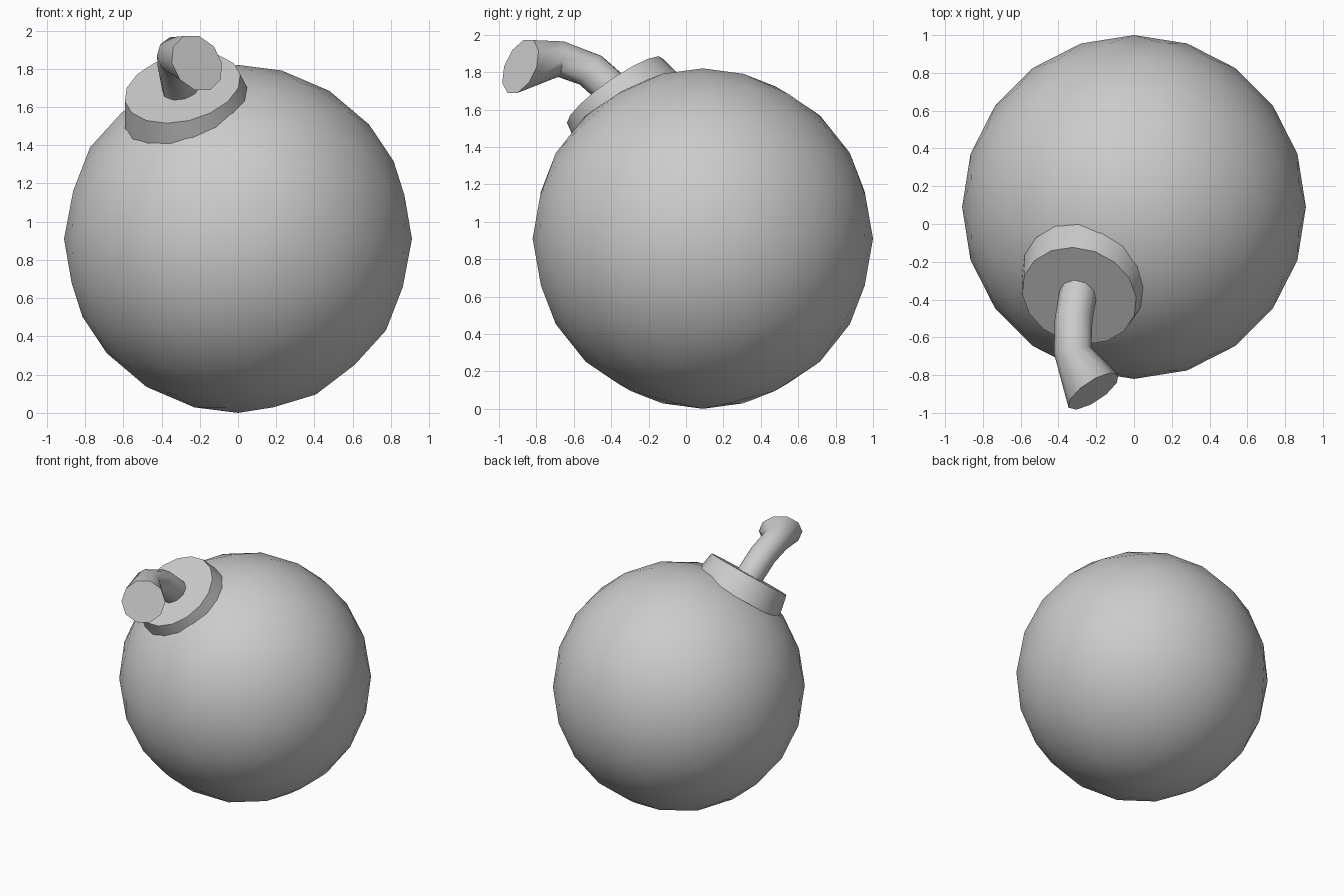
import bpy, bmesh
from math import cos, sin, pi, radians
from mathutils import Vector

if "Cube" in bpy.data.objects:
    bpy.data.objects.remove(bpy.data.objects["Cube"])


def finish(name, bm, angle):
    bmesh.ops.recalc_face_normals(bm, faces=bm.faces)
    mesh = bpy.data.meshes.new(name)
    bm.to_mesh(mesh)
    bm.free()
    ob = bpy.data.objects.new(name, mesh)
    bpy.context.collection.objects.link(ob)
    bpy.ops.object.select_all(action='DESELECT')
    ob.select_set(True)
    bpy.context.view_layer.objects.active = ob
    bpy.ops.object.shade_smooth_by_angle(angle=radians(angle))
    return ob


def loft(name, sections, sides):
    """Skin circular sections given as (centre, normal, radius), capped at both ends."""
    bm = bmesh.new()
    rings = []
    for centre, normal, r in sections:
        c, n = Vector(centre), Vector(normal).normalized()
        u = n.cross(Vector((0, 0, 1))).normalized()
        v = u.cross(n)
        rings.append([bm.verts.new(c + r * (u * cos(2 * pi * i / sides) + v * sin(2 * pi * i / sides)))
                      for i in range(sides)])
    for a, b in zip(rings, rings[1:]):
        for i in range(sides):
            j = (i + 1) % sides
            bm.faces.new((a[i], a[j], b[j], b[i]))
    bm.faces.new(rings[0][::-1])
    bm.faces.new(rings[-1])
    return finish(name, bm, 42)


# round body
bm = bmesh.new()
bmesh.ops.create_icosphere(bm, subdivisions=3, radius=0.91)
bmesh.ops.translate(bm, verts=bm.verts, vec=(0, 0.09, 0.91))
finish("round_body", bm, 60)

# tilted, slightly tapered collar
axis = Vector((-0.2, -0.56, 0.80)).normalized()
top = Vector((-0.29, -0.38, 1.70))
loft("neck_collar", [(top - axis * 0.18, axis, 0.345), (top, axis, 0.31)], 16)

# bent fuse flaring to its cut end
loft("fuse", [
    ((-0.29, -0.33, 1.65), (-0.10, -0.70, 0.70), 0.10),
    ((-0.32, -0.51, 1.81), (-0.05, -0.80, 0.60), 0.10),
    ((-0.325, -0.67, 1.87), (0.15, -0.98, 0.15), 0.10),
    ((-0.215, -0.885, 1.83), (0.50, -0.75, 0.33), 0.158),
], 10)
